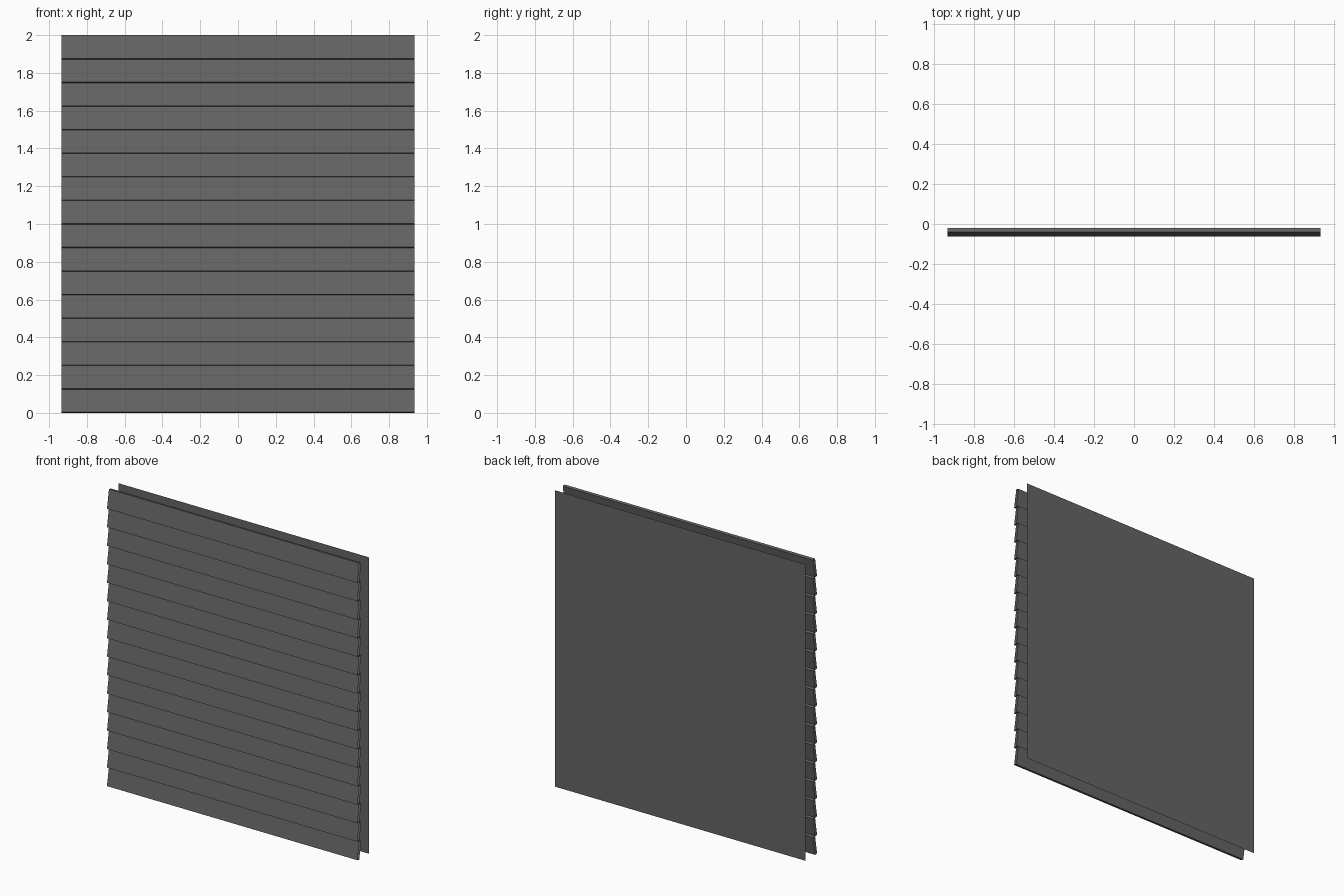
import bpy

if "Cube" in bpy.data.objects:
    bpy.data.objects.remove(bpy.data.objects["Cube"])

WIDTH, HEIGHT, COUNT = 1.87, 2.0, 16
PITCH = 0.1248


def material(name, rgb):
    mat = bpy.data.materials.new(name)
    mat.diffuse_color = (*rgb, 1.0)
    mat.use_nodes = True
    mat.node_tree.nodes["Principled BSDF"].inputs["Base Color"].default_value = mat.diffuse_color
    return mat


def mesh_object(name, verts, faces, mat):
    mesh = bpy.data.meshes.new(name)
    mesh.from_pydata(verts, [], faces)
    mesh.materials.append(mat)
    obj = bpy.data.objects.new(name, mesh)
    bpy.context.collection.objects.link(obj)
    return obj


grey = material("dark_grey", (0.13, 0.13, 0.13))
hw = WIDTH / 2

# Tilted slat cross-section (y, z): front bottom, back bottom, back top, front top
profile = [(-0.062, 0.0035), (-0.042, 0.0), (-0.021, 0.1245), (-0.041, 0.128)]

# Slats: open-ended four-sided sleeves, stacked upwards
for i in range(COUNT):
    verts = [(x, y, z + i * PITCH) for x in (-hw, hw) for y, z in profile]
    faces = [(k, (k + 1) % 4 + 0, (k + 1) % 4 + 4, k + 4)[::-1] for k in range(4)]
    mesh_object(f"slat_{i + 1:02d}", verts, faces, grey)

# Single-sided back sheet, facing +y
mesh_object("back_panel",
            [(hw, 0.062, 0), (-hw, 0.062, 0), (-hw, 0.062, HEIGHT), (hw, 0.062, HEIGHT)],
            [(0, 1, 2, 3)], grey)
